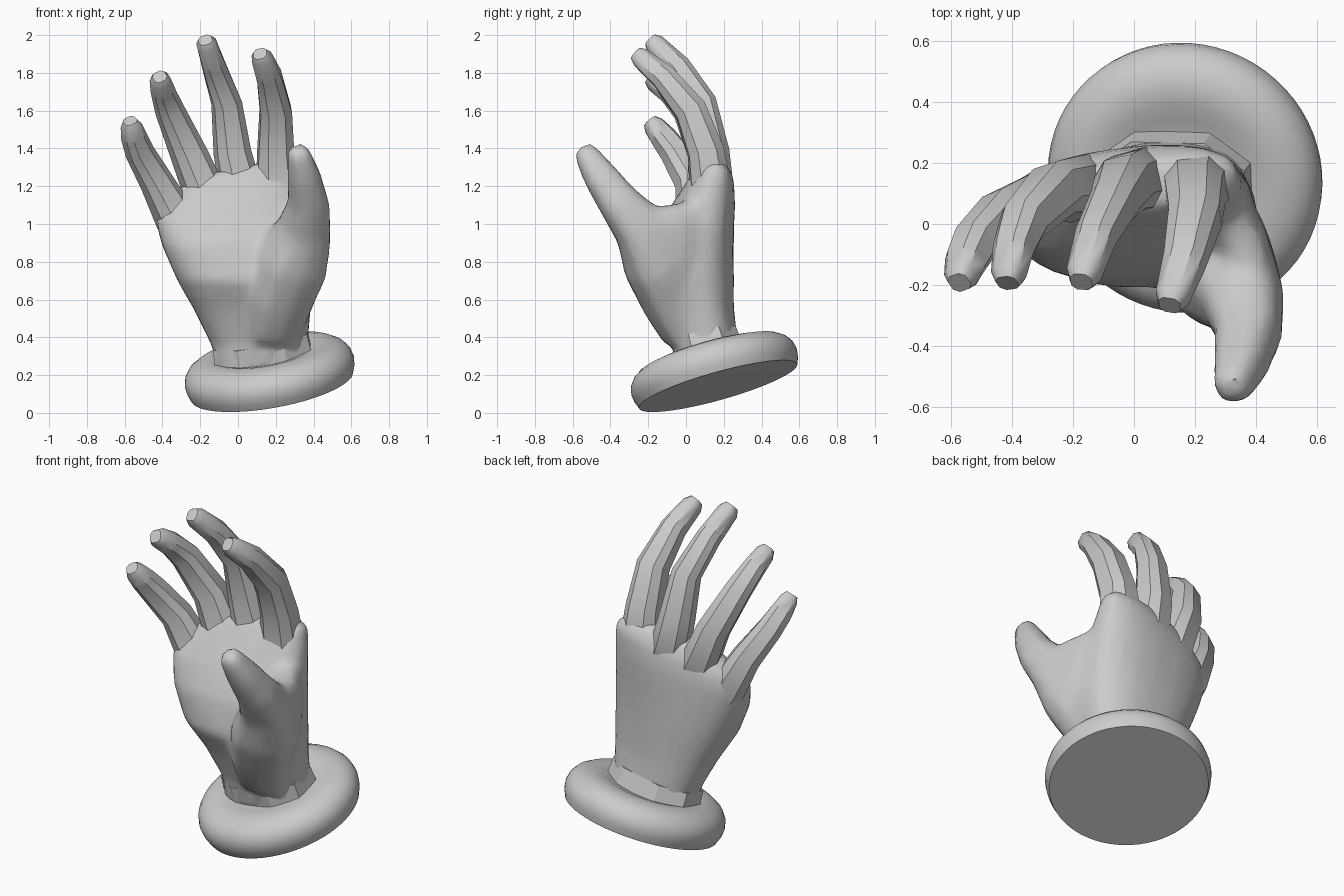
import bpy, bmesh, math
from mathutils import Vector, Matrix

if "Cube" in bpy.data.objects:
    bpy.data.objects.remove(bpy.data.objects["Cube"])

grey = bpy.data.materials.new("plain grey")
grey.use_nodes = True
GREY = (0.6, 0.6, 0.6, 1)
grey.diffuse_color = GREY
grey.node_tree.nodes["Principled BSDF"].inputs["Base Color"].default_value = GREY


def oval(n, a, b, power):
    """Rounded-box outline in 2D."""
    pts = []
    for i in range(n):
        t = 2 * math.pi * (i + 0.5) / n
        c, s = math.cos(t), math.sin(t)
        pts.append((a * math.copysign(abs(c) ** (2 / power), c),
                    b * math.copysign(abs(s) ** (2 / power), s)))
    return pts


def loft(name, rings):
    """Skin a closed tube through rings of equal size."""
    bm = bmesh.new()
    loops = [[bm.verts.new(p) for p in ring] for ring in rings]
    n = len(loops[0])
    for lo, hi in zip(loops, loops[1:]):
        for i in range(n):
            j = (i + 1) % n
            bm.faces.new((lo[i], lo[j], hi[j], hi[i]))
    bm.faces.new(loops[0][::-1])
    bm.faces.new(loops[-1])
    bmesh.ops.recalc_face_normals(bm, faces=bm.faces)
    mesh = bpy.data.meshes.new(name)
    bm.to_mesh(mesh)
    bm.free()
    mesh.materials.append(grey)
    obj = bpy.data.objects.new(name, mesh)
    bpy.context.collection.objects.link(obj)
    return obj


def shade(obj, degrees):
    bpy.ops.object.select_all(action="DESELECT")
    obj.select_set(True)
    bpy.context.view_layer.objects.active = obj
    bpy.ops.object.shade_smooth_by_angle(angle=math.radians(degrees))


def digit(name, path, side, depth=1.0, sides=8):
    """Finger: path of (x, y, z, half width), side = sideways direction."""
    pts = [Vector(p[:3]) for p in path]
    rings = []
    for i, p in enumerate(pts):
        along = (pts[min(i + 1, len(pts) - 1)] - pts[max(i - 1, 0)]).normalized()
        across = (Vector(side) - along * along.dot(Vector(side))).normalized()
        normal = along.cross(across)
        w = path[i][3]
        rings.append([p + across * u + normal * v
                      for u, v in oval(sides, w, w * depth, 2.7)])
    # rounded fingertip
    tip, end = pts[-1], (pts[-1] - pts[-2]).normalized()
    rings.append([tip + (q - tip) * 0.68 + end * 0.035 for q in rings[-1]])
    return loft(name, rings)


# Four fingers, rooted deep in the palm so the knuckles flow into its back
fingers = {
    "index_finger": ([(.2, .11, 1.0, .09), (.205, .13, 1.2, .112), (.2, .105, 1.38, .1),
                      (.2, .025, 1.6, .088), (.165, -.12, 1.78, .07),
                      (.125, -.24, 1.88, .056)], (1, .1, 0)),
    "middle_finger": ([(.05, .1, 1.0, .08), (.01, .14, 1.2, .108), (-.03, .13, 1.38, .097),
                       (-.06, .08, 1.64, .08), (-.125, -.04, 1.83, .066),
                       (-.165, -.165, 1.95, .056)], (1, .25, 0)),
    "ring_finger": ([(-.08, .09, .95, .08), (-.17, .115, 1.15, .108), (-.26, .11, 1.37, .094),
                     (-.36, .01, 1.6, .076), (-.395, -.08, 1.7, .064),
                     (-.41, -.165, 1.76, .055)], (1, .35, .3)),
    "little_finger": ([(-.22, .06, .85, .09), (-.33, .06, 1.03, .105), (-.43, .03, 1.22, .085),
                       (-.52, -.06, 1.38, .074), (-.55, -.12, 1.46, .066),
                       (-.565, -.17, 1.52, .054)], (1, .45, .4)),
}
for name, (path, side) in fingers.items():
    shade(digit(name, path, side), 42)

# Palm: height, centre x, centre y, half width, half depth, turn, tilt
palm_sections = [
    (.22, .125, .11, .25, .165, 0, .2), (.38, .12, .1, .255, .175, 0, .15),
    (.55, .08, .06, .31, .195, 0, .05), (.7, .04, .02, .365, .235, 2, 0),
    (.9, -.005, .035, .4, .215, 5, .05), (1.08, -.04, .08, .405, .17, 8, .15),
    (1.2, -.03, .115, .38, .125, 8, .25), (1.3, .01, .125, .25, .075, 6, .2)]
rings = []
for z, cx, cy, a, b, turn, tilt in palm_sections:
    spin = Matrix.Rotation(math.radians(turn), 3, "Z")
    ring = [spin @ Vector((u, v, 0)) for u, v in oval(20, a, b, 2.4)]
    rings.append([q + Vector((cx, cy, z + tilt * q.x)) for q in ring])
palm = loft("palm_and_thumb", rings)

# Thumb with its fleshy root, and the web of skin beside it
thumb = digit("thumb", [
    (.17, .03, .42, .15), (.21, -.05, .6, .18), (.285, -.14, .8, .19), (.355, -.24, .98, .14),
    (.375, -.36, 1.12, .108), (.35, -.46, 1.26, .088), (.32, -.535, 1.38, .064)],
    (1, .3, 0), 1.05, 10)
web = digit("thumb_web", [(.38, -.28, .98, .06), (.38, -.18, .94, .085),
                          (.35, -.04, .94, .09), (.28, .09, 1.0, .08)], (1, .2, 0), 1.9, 10)

# Fuse palm, web and thumb into one softly faceted surface
bpy.ops.object.select_all(action="DESELECT")
for part in (thumb, web, palm):
    part.select_set(True)
bpy.context.view_layer.objects.active = palm
bpy.ops.object.join()
remesh = palm.modifiers.new("fuse", "REMESH")
remesh.mode = "VOXEL"
remesh.voxel_size = 0.022
soften = palm.modifiers.new("soften", "SMOOTH")
soften.iterations = 16
thin = palm.modifiers.new("facets", "DECIMATE")
thin.ratio = 0.2
for mod in ("fuse", "soften", "facets"):
    bpy.ops.object.modifier_apply(modifier=mod)
shade(palm, 50)

# Tilted round stand with a rounded rim and a slightly dished top
up = Vector((-.18, -.28, 1)).normalized()
place = (Matrix.Translation((.18, .17, .142))
         @ Vector((0, 0, 1)).rotation_difference(up).to_matrix().to_4x4())


def stand_ring(n, a, b, power, h, shift=0):
    return [place @ Vector((u + shift, v, h)) for u, v in oval(n, a, b, power)]


profile = [(.435, 0), (.45, .04), (.455, .08), (.445, .12), (.42, .155), (.38, .18),
           (.33, .192), (.28, .19), (.23, .178), (.17, .165)]
stand = loft("stand", [stand_ring(64, r, r, 2, h) for r, h in profile])
shade(stand, 50)

# Flat-sided wrist collar seated in the stand
collar = loft("wrist_collar", [stand_ring(8, .28, .2, 2.4, .12, -.02),
                               stand_ring(8, .27, .185, 2.4, .27, -.02)])
shade(collar, 20)
